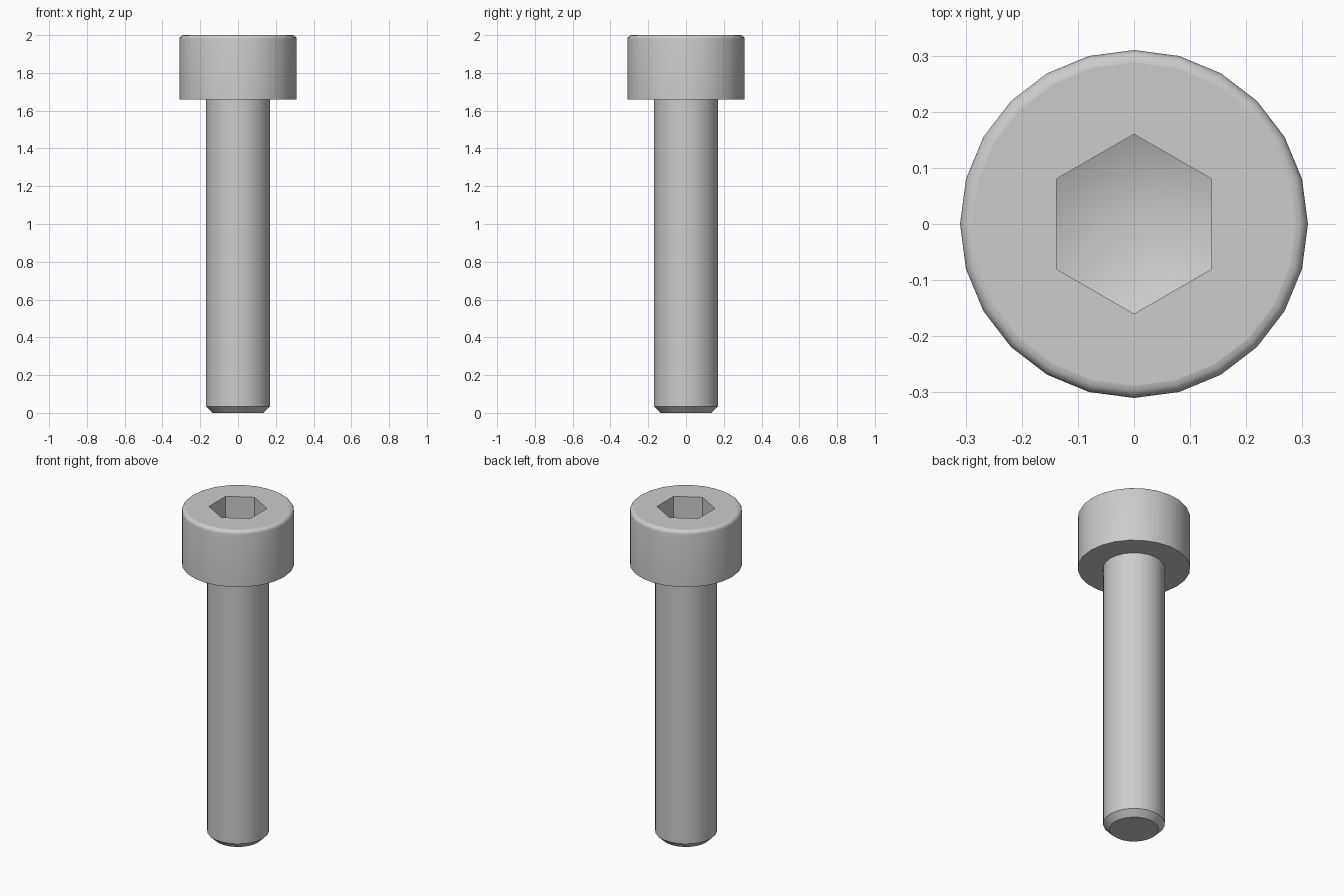
import bpy, bmesh, math

if "Cube" in bpy.data.objects:
    bpy.data.objects.remove(bpy.data.objects["Cube"])

SIDES = 24
HEAD_R, SHAFT_R, NECK_Z = 0.31, 0.17, 1.66
FILLET = 0.022

steel = bpy.data.materials.new("steel grey")
steel.diffuse_color = (0.6, 0.6, 0.6, 1)
steel.use_nodes = True
steel.node_tree.nodes["Principled BSDF"].inputs["Base Color"].default_value = steel.diffuse_color


def ring(bm, r, z, n=SIDES, turn=0.0):
    """Closed loop of edges around the z axis."""
    vs = [bm.verts.new((r * math.cos(turn + math.tau * i / n),
                        r * math.sin(turn + math.tau * i / n), z)) for i in range(n)]
    edges = [bm.edges.new((vs[i], vs[(i + 1) % n])) for i in range(n)]
    return vs, edges


def skin(bm, lower, upper):
    a, b = lower[0], upper[0]
    n = len(a)
    for i in range(n):
        j = (i + 1) % n
        bm.faces.new((a[i], a[j], b[j], b[i]))


def lathe(bm, profile, **kw):
    rings = [ring(bm, r, z, **kw) for r, z in profile]
    for lo, hi in zip(rings, rings[1:]):
        skin(bm, lo, hi)
    return rings


def finish(bm, name):
    mesh = bpy.data.meshes.new(name)
    bm.to_mesh(mesh)
    bm.free()
    ob = bpy.data.objects.new(name, mesh)
    bpy.context.collection.objects.link(ob)
    mesh.materials.append(steel)
    bpy.ops.object.select_all(action='DESELECT')
    ob.select_set(True)
    bpy.context.view_layer.objects.active = ob
    bpy.ops.object.shade_smooth_by_angle(angle=math.radians(35))
    # Keep level faces truly flat
    for p in mesh.polygons:
        if abs(p.normal.z) > 0.99:
            p.use_smooth = False


# Shaft with chamfered tip
bm = bmesh.new()
rings = lathe(bm, [(0.135, 0), (SHAFT_R, 0.035), (SHAFT_R, NECK_Z)])
bm.faces.new(rings[0][0][::-1])
finish(bm, "shaft")

# Head: underside, wall and rounded top rim
bm = bmesh.new()
profile = [(SHAFT_R, NECK_Z), (HEAD_R, NECK_Z)]
for k in range(5):
    a = math.pi / 2 * k / 4
    profile.append((HEAD_R - FILLET + FILLET * math.cos(a),
                    2 - FILLET + FILLET * math.sin(a)))
rim = lathe(bm, profile)[-1]

# Hexagonal socket with a shallow drilled cone at the bottom
mouth, floor = lathe(bm, [(0.16, 2), (0.16, 1.83)], n=6, turn=math.pi / 2)
tip = bm.verts.new((0, 0, 1.755))
for i in range(6):
    bm.faces.new((floor[0][i], floor[0][(i + 1) % 6], tip))

# Flat top between rim and socket: a fan of four rim edges per socket side
for s in range(6):
    a, b = mouth[0][s], mouth[0][(s + 1) % 6]
    start = 6 + 4 * s
    outer = [rim[0][(start + k) % SIDES] for k in range(5)]
    for k in range(4):
        bm.faces.new((a if k < 2 else b, outer[k], outer[k + 1]))
    bm.faces.new((a, outer[2], b))
finish(bm, "head")
